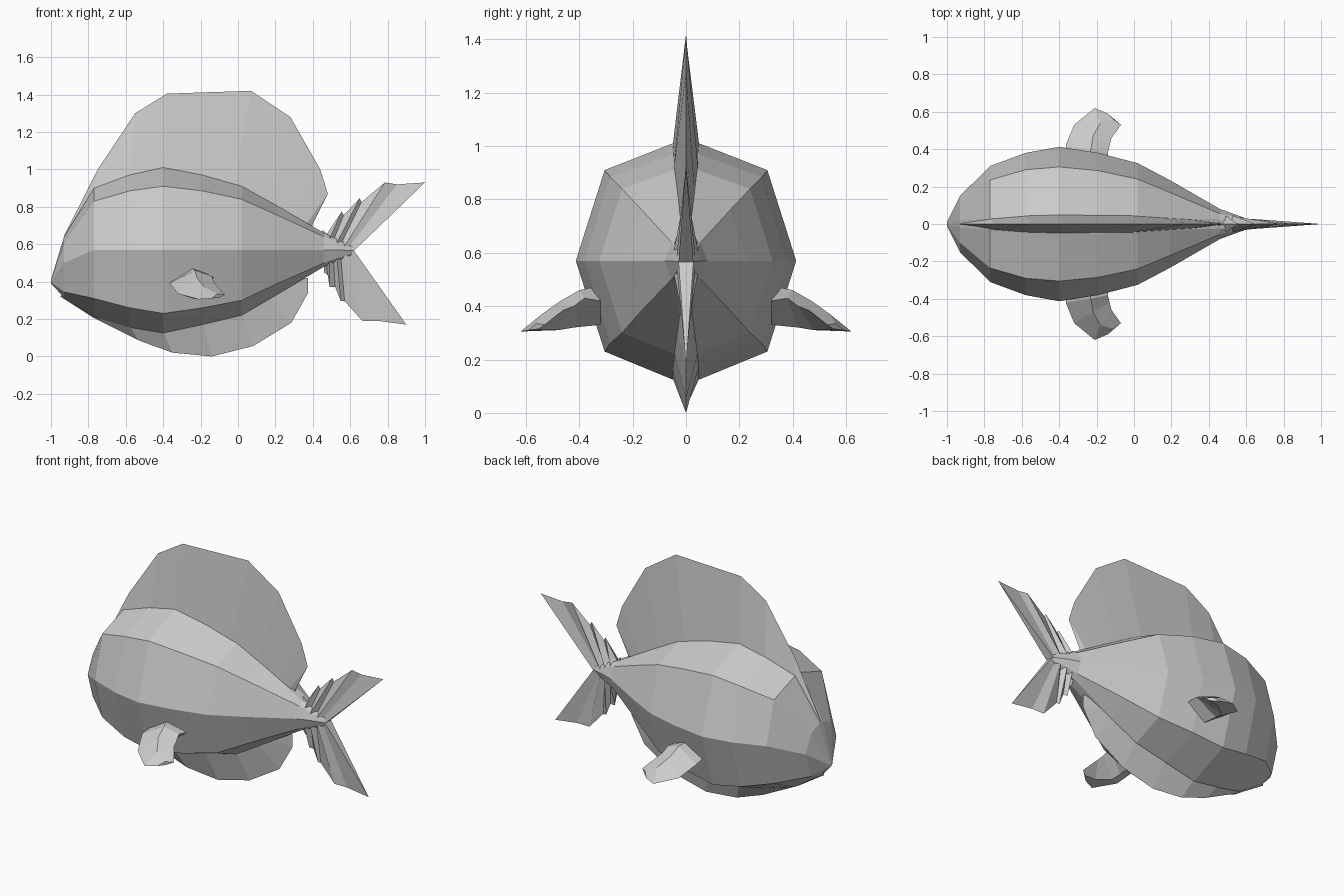
import bpy, bmesh


def finish(name, bm):
    bmesh.ops.remove_doubles(bm, verts=bm.verts, dist=0.0005)
    bmesh.ops.recalc_face_normals(bm, faces=bm.faces)
    me = bpy.data.meshes.new(name)
    bm.to_mesh(me)
    bm.free()
    ob = bpy.data.objects.new(name, me)
    bpy.context.collection.objects.link(ob)
    return ob


def loft(name, rings):
    """Skin closed rings of points and cap both ends."""
    bm = bmesh.new()
    vs = [[bm.verts.new(p) for p in ring] for ring in rings]
    n = len(vs[0])
    for a, b in zip(vs, vs[1:]):
        for i in range(n):
            j = (i + 1) % n
            bm.faces.new((a[i], a[j], b[j], b[i]))
    bm.faces.new(vs[0])
    bm.faces.new(vs[-1])
    return finish(name, bm)


def wedge_fin(name, rays):
    """Fin thick at the root, sharp at the rim. Ray: root x, z, half width, tip x, z."""
    return loft(name, [[(x, -w, z), (tx, 0, tz), (x, w, z)] for x, z, w, tx, tz in rays])


# body: x, ridge y, top z, shoulder y, shoulder z, side y, side z, low z, bottom z
stations = [
    (-1.00, 0.003, 0.410, 0.006, 0.405, 0.010, 0.40, 0.395, 0.390),
    (-0.93, 0.02, 0.64, 0.10, 0.61, 0.15, 0.50, 0.345, 0.315),
    (-0.77, 0.03, 0.90, 0.235, 0.83, 0.31, 0.57, 0.31, 0.21),
    (-0.58, 0.045, 0.97, 0.29, 0.885, 0.38, 0.57, 0.26, 0.155),
    (-0.40, 0.05, 1.01, 0.305, 0.91, 0.413, 0.57, 0.23, 0.125),
    (-0.19, 0.05, 0.97, 0.285, 0.885, 0.38, 0.57, 0.26, 0.17),
    (0.02, 0.045, 0.91, 0.24, 0.84, 0.325, 0.57, 0.30, 0.22),
    (0.20, 0.03, 0.81, 0.165, 0.76, 0.23, 0.57, 0.385, 0.325),
    (0.46, 0.025, 0.66, 0.055, 0.64, 0.08, 0.57, 0.50, 0.48),
    (0.53, 0.02, 0.63, 0.04, 0.615, 0.055, 0.57, 0.525, 0.51),
    (0.62, 0.006, 0.585, 0.015, 0.58, 0.022, 0.565, 0.55, 0.545),
]
rings = []
for x, yr, zt, ys, zs, ym, zm, zl, zb in stations:
    half = [(yr, zt), (ys, zs), (ym, zm), (ys, zl), (yr, zb)]
    ring = half + [(-y, z) for y, z in reversed(half)]
    rings.append([(x, y, z) for y, z in ring])
loft("body", rings)

# back fin and belly fin
wedge_fin("back_fin", [
    (-0.92, 0.62, 0.015, -0.93, 0.645),
    (-0.77, 0.89, 0.03, -0.75, 1.00),
    (-0.58, 0.96, 0.045, -0.55, 1.30),
    (-0.40, 1.00, 0.05, -0.38, 1.405),
    (-0.02, 0.91, 0.046, 0.07, 1.42),
    (0.16, 0.82, 0.033, 0.28, 1.28),
    (0.30, 0.74, 0.024, 0.44, 1.00),
    (0.36, 0.70, 0.018, 0.48, 0.87),
    (0.39, 0.67, 0.012, 0.40, 0.71),
])
wedge_fin("belly_fin", [
    (-0.94, 0.33, 0.012, -0.95, 0.32),
    (-0.77, 0.22, 0.03, -0.77, 0.205),
    (-0.58, 0.16, 0.045, -0.53, 0.085),
    (-0.40, 0.13, 0.05, -0.35, 0.02),
    (-0.19, 0.18, 0.05, -0.14, 0.0),
    (0.02, 0.23, 0.045, 0.08, 0.055),
    (0.16, 0.31, 0.033, 0.285, 0.18),
    (0.25, 0.36, 0.026, 0.375, 0.34),
    (0.33, 0.42, 0.015, 0.375, 0.42),
])

# pleated tail lobes: thick rays alternate with thin valleys
wedge_fin("tail_upper", [
    (0.46, 0.63, 0.030, 0.45, 0.68),
    (0.47, 0.63, 0.012, 0.475, 0.655),
    (0.49, 0.63, 0.045, 0.555, 0.775),
    (0.51, 0.62, 0.012, 0.565, 0.755),
    (0.53, 0.61, 0.045, 0.65, 0.845),
    (0.55, 0.60, 0.012, 0.66, 0.825),
    (0.57, 0.59, 0.035, 0.785, 0.93),
    (0.59, 0.58, 0.012, 0.85, 0.92),
    (0.62, 0.565, 0.028, 1.00, 0.93),
])
wedge_fin("tail_lower", [
    (0.46, 0.50, 0.030, 0.46, 0.45),
    (0.47, 0.50, 0.012, 0.485, 0.43),
    (0.49, 0.51, 0.045, 0.49, 0.37),
    (0.51, 0.515, 0.012, 0.52, 0.37),
    (0.53, 0.52, 0.045, 0.55, 0.295),
    (0.55, 0.53, 0.012, 0.57, 0.295),
    (0.57, 0.54, 0.035, 0.665, 0.19),
    (0.59, 0.55, 0.012, 0.75, 0.19),
    (0.62, 0.565, 0.028, 0.90, 0.17),
])

# side fins, curling back: leading edge, top, trailing edge, underside
side = [
    [(-0.36, 0.34, 0.40), (-0.25, 0.33, 0.475), (-0.13, 0.32, 0.42), (-0.25, 0.32, 0.33)],
    [(-0.365, 0.42, 0.39), (-0.23, 0.40, 0.46), (-0.14, 0.38, 0.43), (-0.25, 0.42, 0.32)],
    [(-0.32, 0.53, 0.335), (-0.22, 0.47, 0.42), (-0.13, 0.42, 0.40), (-0.24, 0.48, 0.31)],
    [(-0.21, 0.62, 0.305), (-0.18, 0.54, 0.37), (-0.12, 0.46, 0.385), (-0.17, 0.54, 0.31)],
    [(-0.14, 0.59, 0.31), (-0.11, 0.56, 0.335), (-0.07, 0.53, 0.33), (-0.10, 0.55, 0.315)],
]
for name, s in (("side_fin_left", -1), ("side_fin_right", 1)):
    loft(name, [[(x, s * y, z) for x, y, z in ring] for ring in side])
